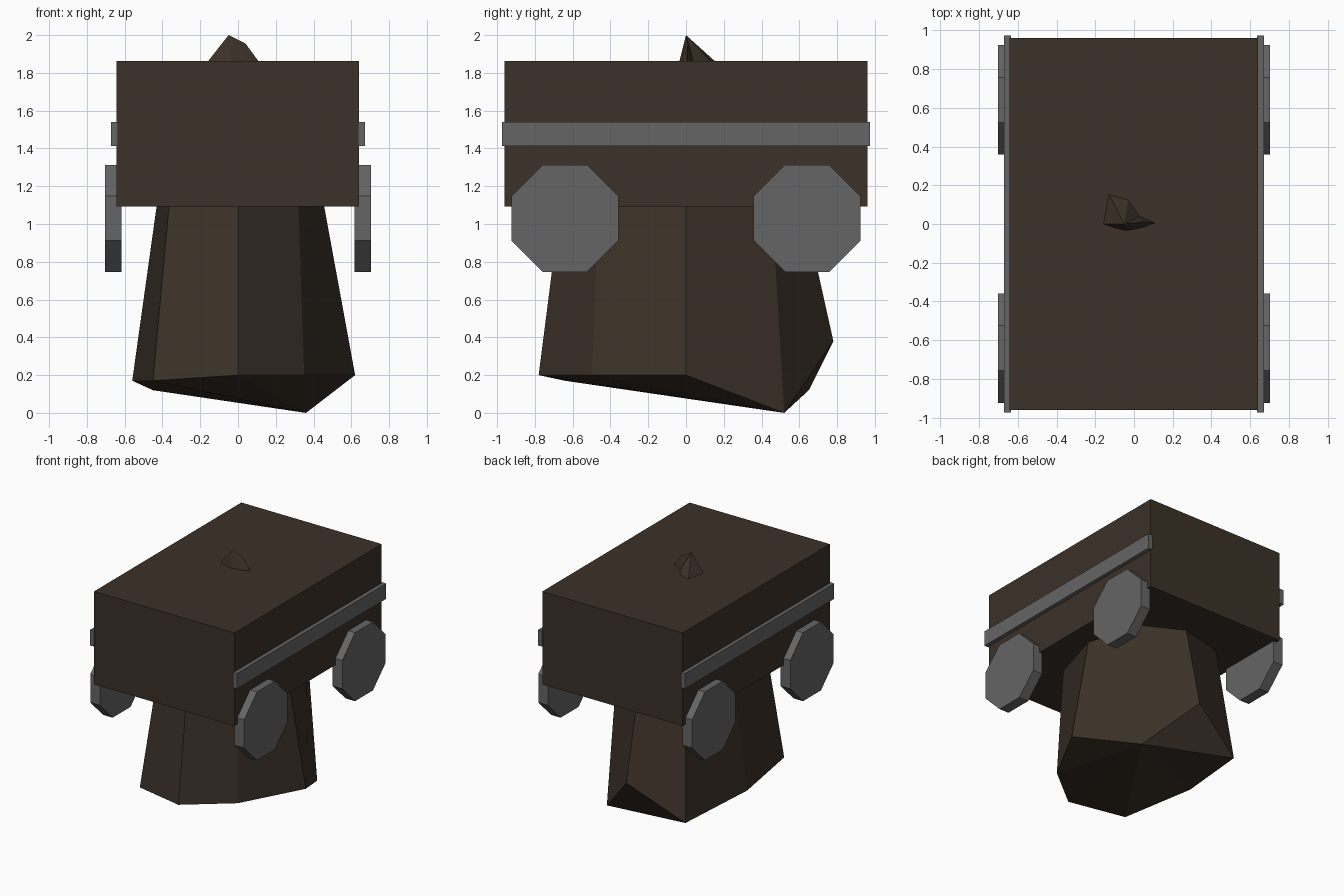
import bpy, bmesh, math
from mathutils import Matrix

if "Cube" in bpy.data.objects:
    bpy.data.objects.remove(bpy.data.objects["Cube"])


def material(name, rgb):
    m = bpy.data.materials.new(name)
    m.diffuse_color = (*rgb, 1)
    m.use_nodes = True
    m.node_tree.nodes["Principled BSDF"].inputs["Base Color"].default_value = m.diffuse_color
    return m


BROWN = material("dark brown", (0.045, 0.031, 0.021))
GREY = material("dark grey", (0.130, 0.130, 0.130))


def finish(name, bm, mat):
    bmesh.ops.recalc_face_normals(bm, faces=bm.faces)
    me = bpy.data.meshes.new(name)
    bm.to_mesh(me)
    bm.free()
    me.materials.append(mat)
    ob = bpy.data.objects.new(name, me)
    bpy.context.collection.objects.link(ob)
    return ob


def box(name, lo, hi, mat):
    bm = bmesh.new()
    size = [b - a for a, b in zip(lo, hi)]
    mid = [(a + b) / 2 for a, b in zip(lo, hi)]
    bmesh.ops.create_cube(bm, size=1, matrix=Matrix.Translation(mid) @ Matrix.Diagonal((*size, 1)))
    return finish(name, bm, mat)


def wheel(name, x, y, z, apothem, width):
    bm = bmesh.new()
    r = apothem / math.cos(math.pi / 8)
    m = (Matrix.Translation((x, y, z)) @ Matrix.Rotation(math.pi / 2, 4, 'Y')
         @ Matrix.Rotation(math.pi / 8, 4, 'Z'))
    bmesh.ops.create_cone(bm, cap_ends=True, segments=8, radius1=r, radius2=r, depth=width, matrix=m)
    return finish(name, bm, GREY)


# Main body
box("body", (-0.643, -0.962, 1.093), (0.641, 0.962, 1.862), BROWN)

# Side rails and octagonal wheels
for side, sx in (("left", -1), ("right", 1)):
    xs = sorted((sx * 0.635, sx * 0.673))
    box(side + "_rail", (xs[0], -0.975, 1.413), (xs[1], 0.975, 1.54), GREY)
    for end, y in (("front", -0.641), ("back", 0.641)):
        wheel(f"{end}_{side}_wheel", sx * 0.66, y, 1.03, 0.283, 0.088)

# Irregular eight-sided rock: base ring, shoulder inside the body, small peak above the roof
base = [(0.62, 0, 0.2), (0.36, 0.52, 0.0), (0, 0.78, 0.38), (-0.45, 0.65, 0.12),
        (-0.56, 0, 0.17), (-0.45, -0.64, 0.17), (0, -0.78, 0.2), (0.35, -0.5, 0.2)]
shoulder = [(0.455, 0), (0.315, 0.455), (0, 0.62), (-0.37, 0.53),
            (-0.43, 0), (-0.365, -0.525), (0, -0.665), (0.32, -0.46)]
neck = [(0.11, 0.005), (0.03, 0.04), (-0.03, 0.125), (-0.13, 0.155),
        (-0.16, 0), (-0.10, -0.02), (-0.04, -0.035), (0.04, -0.02)]
bm = bmesh.new()
rings = [[bm.verts.new(p) for p in base],
         [bm.verts.new((x, y, 1.1)) for x, y in shoulder],
         [bm.verts.new((x, y, 1.86)) for x, y in neck]]
for a, b in zip(rings, rings[1:]):
    for i in range(8):
        j = (i + 1) % 8
        bm.faces.new((a[i], a[j], b[j], b[i]))
for i in range(2, 8):
    bm.faces.new((rings[0][1], rings[0][i], rings[0][(i + 1) % 8]))
peak = bm.verts.new((-0.05, 0, 2.0))
notch = bm.verts.new((0.04, 0.01, 1.955))
n = rings[2]
for i in range(1, 7):
    bm.faces.new((n[i], n[i + 1], peak))
for tri in ((n[7], n[0], notch), (n[0], n[1], notch), (n[1], peak, notch), (peak, n[7], notch)):
    bm.faces.new(tri)
finish("rock", bm, BROWN)
